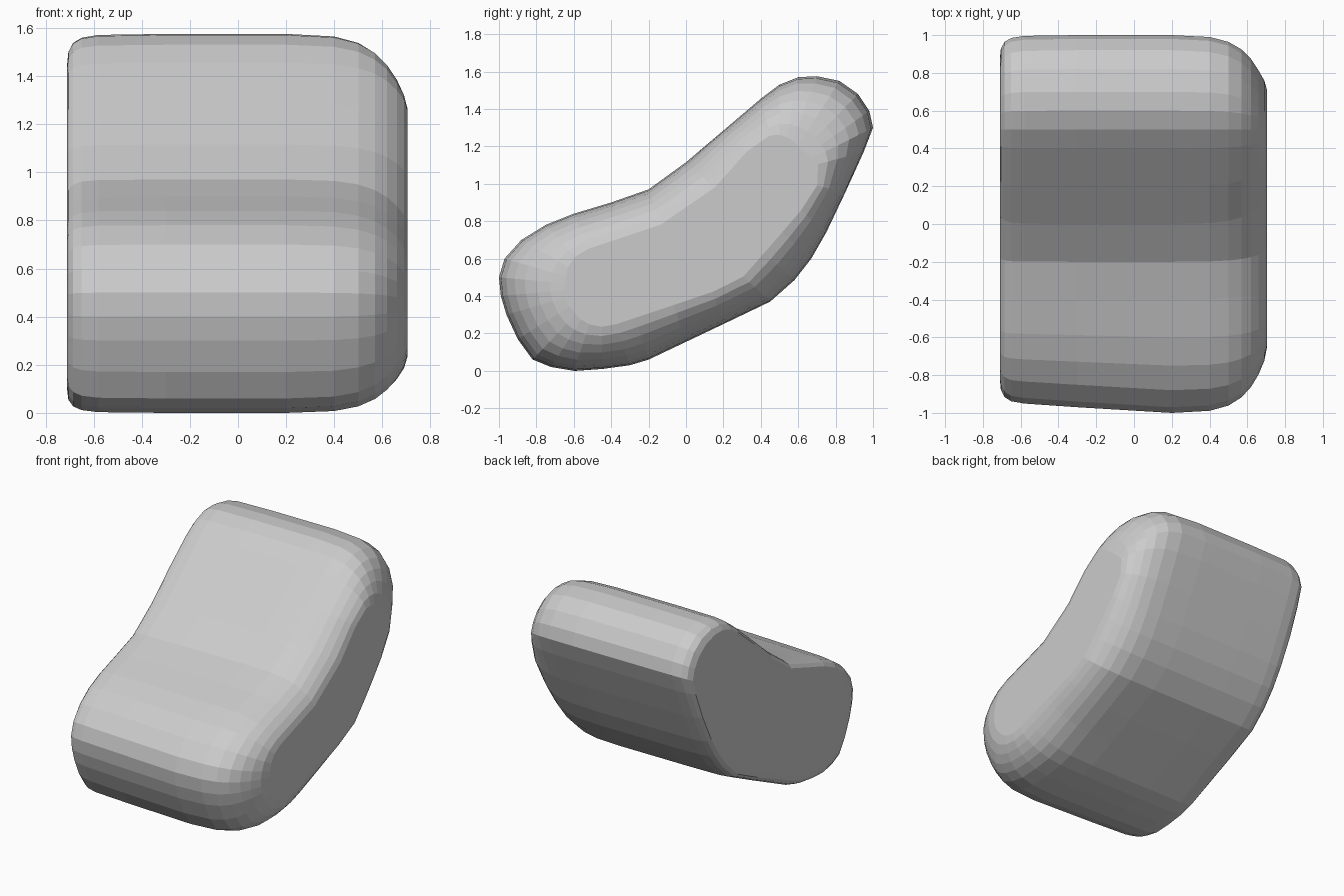
import bpy, bmesh
from mathutils import Vector
from mathutils.geometry import intersect_point_line

if "Cube" in bpy.data.objects:
    bpy.data.objects.remove(bpy.data.objects["Cube"])

# Side profile (y, z), clockwise from the front
PROFILE = [(-1, .50), (-.97, .60), (-.88, .70), (-.75, .78), (-.6, .84), (-.4, .90), (-.2, .97),
           (0, 1.115), (.2, 1.285), (.4, 1.455), (.5, 1.53), (.6, 1.57), (.7, 1.575), (.82, 1.55),
           (.92, 1.48), (.98, 1.39), (1, 1.30), (.95, 1.17), (.85, .95), (.75, .74), (.67, .60),
           (.58, .485), (.45, .37), (.2, .25), (0, .155), (-.2, .06), (-.3, .03), (-.45, .01),
           (-.6, 0), (-.72, .02), (-.82, .06), (-.9, .17), (-.96, .30), (-.99, .40)]
# Bent inner line that the rounded ends shrink towards
SPINE = [Vector(p) for p in ((-.45, .45), (.15, .65), (.5, 1.05))]
# Sections along x: position, shrink amount (crisper on the left, rounder on the right)
SECTIONS = [(-.71, .24), (-.705, .14), (-.685, .07), (-.65, .03), (-.58, .008), (-.3, 0), (.2, 0),
            (.4, .02), (.5, .07), (.57, .15), (.62, .25), (.66, .37), (.69, .50), (.705, .64)]


def nearest_on_spine(p):
    best = None
    for a, b in zip(SPINE, SPINE[1:]):
        q, t = intersect_point_line(p, a, b)
        t = min(max(t, 0), 1)
        q = a.lerp(b, t)
        if best is None or (p - q).length < (p - best).length:
            best = q
    return best


def section_point(x, shrink, yz):
    p = Vector(yz)
    s = nearest_on_spine(p)
    d = (p - s).length
    p = p.lerp(s, min(.9, shrink * d / .55))
    # front edge recedes slightly towards the left
    recede = .045 * min(max((.1 - x) / .6, 0), 1) * min(max((-p.x - .4) / .5, 0), 1)
    return (x, p.x + recede, p.y)


# Cushion body lofted through the sections
bm = bmesh.new()
rings = [[bm.verts.new(section_point(x, f, p)) for p in PROFILE] for x, f in SECTIONS]
n = len(PROFILE)
for a, b in zip(rings, rings[1:]):
    for i in range(n):
        j = (i + 1) % n
        bm.faces.new((a[i], a[j], b[j], b[i]))
bm.faces.new(rings[0])
bm.faces.new(rings[-1][::-1])
bmesh.ops.recalc_face_normals(bm, faces=bm.faces)

mesh = bpy.data.meshes.new("bent_cushion")
bm.to_mesh(mesh)
bm.free()
cushion = bpy.data.objects.new("bent_cushion", mesh)
bpy.context.collection.objects.link(cushion)

grey = bpy.data.materials.new("light_grey")
grey.diffuse_color = (.6, .6, .6, 1)
grey.use_nodes = True
grey.node_tree.nodes["Principled BSDF"].inputs["Base Color"].default_value = grey.diffuse_color
mesh.materials.append(grey)
